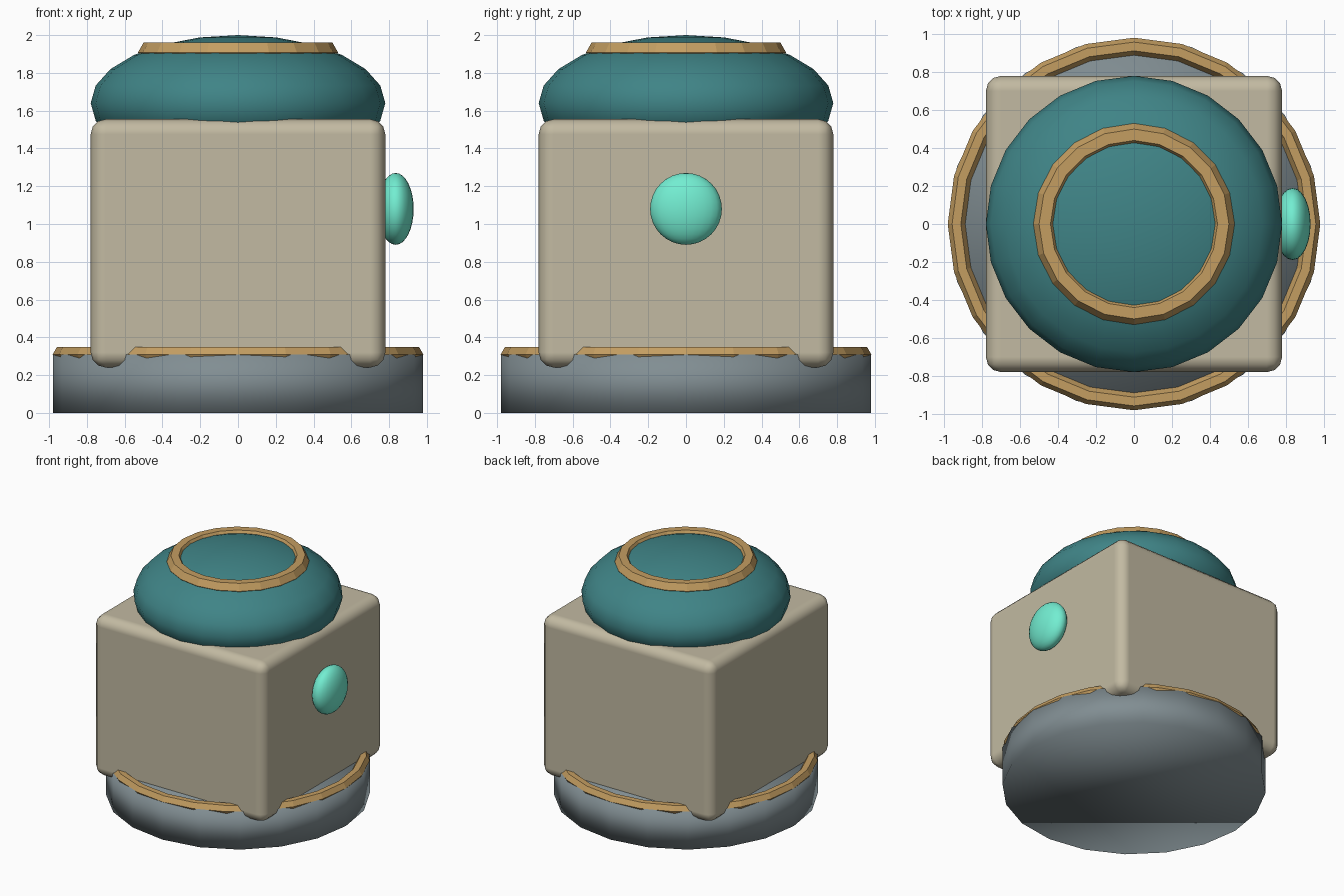
import bpy

if "Cube" in bpy.data.objects:
    bpy.data.objects.remove(bpy.data.objects["Cube"])

def material(name, rgb):
    m = bpy.data.materials.new(name)
    m.diffuse_color = (*rgb, 1)
    m.use_nodes = True
    m.node_tree.nodes["Principled BSDF"].inputs["Base Color"].default_value = m.diffuse_color
    return m

SLATE = material("slate", (0.22, 0.27, 0.29))
BRASS = material("brass", (0.55, 0.34, 0.12))
SAND = material("sand", (0.54, 0.49, 0.36))
TEAL = material("teal", (0.05, 0.23, 0.24))
MINT = material("mint", (0.17, 0.85, 0.64))

def finish(name, mat, smooth=True):
    o = bpy.context.object
    o.name = name
    o.data.materials.append(mat)
    if smooth:
        bpy.ops.object.shade_smooth()
    return o

def ellipsoid(name, mat, loc, radii, segments, rings):
    bpy.ops.mesh.primitive_uv_sphere_add(segments=segments, ring_count=rings, radius=1, location=loc)
    bpy.context.object.scale = radii
    bpy.ops.object.transform_apply(location=False, rotation=False, scale=True)
    return finish(name, mat)

def ring(name, z, major, minor, segments):
    bpy.ops.mesh.primitive_torus_add(location=(0, 0, z), major_radius=major, minor_radius=minor,
                                     major_segments=segments, minor_segments=6)
    bpy.ops.object.shade_flat()
    return finish(name, BRASS, smooth=False)

# Round base with its trim ring
bpy.ops.mesh.primitive_cylinder_add(vertices=20, radius=0.98, depth=0.31, location=(0, 0, 0.155))
finish("base", SLATE)
ring("base_trim", 0.31, 0.935, 0.046, 24)

# Rounded box body, sunk into the base
bpy.ops.mesh.primitive_cube_add(size=1, location=(0, 0, 0.8975))
bpy.context.object.scale = (1.56, 1.56, 1.315)
bpy.ops.object.transform_apply(location=False, rotation=False, scale=True)
body = finish("body", SAND)
bevel = body.modifiers.new("rounded_edges", 'BEVEL')
bevel.width = 0.08
bevel.segments = 3
bevel.harden_normals = True

# Flattened dome and its trim ring
ellipsoid("dome", TEAL, (0, 0, 1.64), (0.78, 0.78, 0.36), 24, 12)
ring("dome_trim", 1.908, 0.47, 0.06, 20)

# Button on the right side
ellipsoid("side_button", MINT, (0.835, 0, 1.08), (0.095, 0.19, 0.19), 24, 16)
